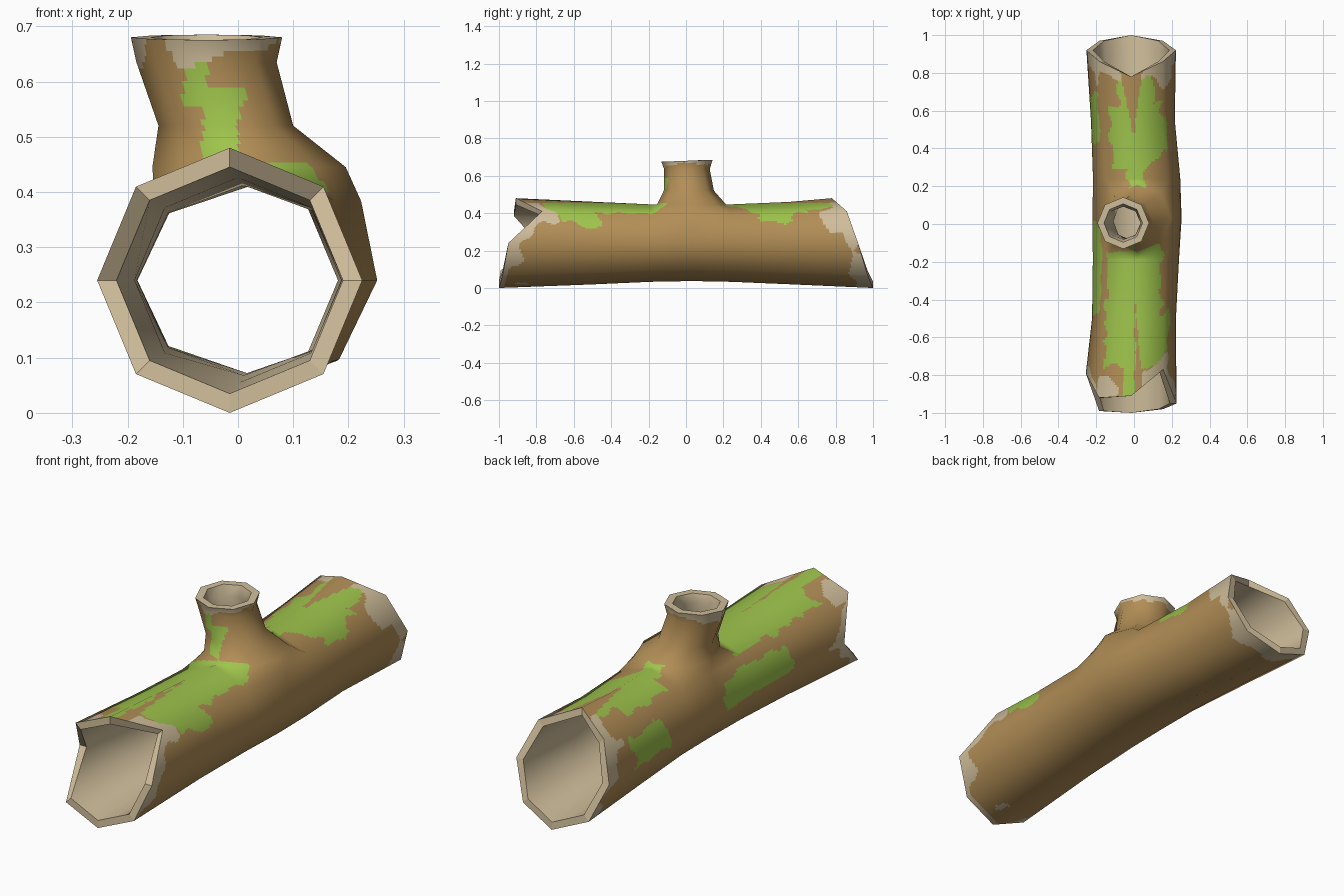
import bpy, bmesh, math
from mathutils import Vector, noise

if "Cube" in bpy.data.objects:
    bpy.data.objects.remove(bpy.data.objects["Cube"])


def material(name, rgb):
    m = bpy.data.materials.new(name)
    lin = [((c / 255 + 0.055) / 1.055) ** 2.4 for c in rgb]
    m.diffuse_color = (*lin, 1)
    m.use_nodes = True
    m.node_tree.nodes["Principled BSDF"].inputs["Base Color"].default_value = m.diffuse_color
    return m


BARK = material("brown bark", (178, 142, 86))
MOSS = material("green moss", (158, 196, 76))
WOOD = material("pale wood", (208, 190, 155))

# Broken ends: y of each of the eight corners, clockwise from the top
FRONT = [-.91, -.77, -.95, -.98, -1, -.99, -.79, -.92]
BACK = [.78, .86, .92, .97, 1, .97, .92, .86]
# Trunk stations: y, centre x, x radius, z radius
TRUNK = [(FRONT, -.015, .24, .24), (-.5, 0, .222, .221), (-.19, .01, .228, .207),
         (.03, .016, .236, .203), (.24, .014, .231, .207), (.55, -.006, .222, .22),
         (BACK, -.015, .237, .24)]
# Branch rings: z, centre x, centre y, x radius, y radius
BRANCH = [(.445, .02, .03, .175, .185), (.52, -.022, .015, .122, .134),
          (.635, -.057, .005, .127, .122), (.68, -.057, .005, .137, .137)]
# Moss patches on the trunk: y range, angle range from the top in degrees
PATCHES = [(-.76, -.13, -43, 42), (-.68, -.48, 30, 60), (.6, .78, -24, 26),
           (.3, .62, -38, 42), (.4, .58, 30, 60), (.11, .32, -10, 16),
           (.42, .7, -95, -60), (-.45, 0, -95, -60)]
# Moss on the front of the branch: x range, z range
BRANCH_PATCHES = [(-.095, -.05, .56, .64), (-.06, .005, .44, .59)]


def shell(inset):
    """Eight-sided trunk with a branch growing from a gap in its top."""
    rings = []
    for ys, cx, rx, rz in TRUNK:
        ring = []
        for k in range(8):
            a = math.radians(45 * k)
            y = ys[k] if isinstance(ys, list) else ys
            ring.append(Vector((cx + (rx - inset) * math.sin(a), y,
                                .24 + (rz - inset) * math.cos(a))))
        rings.append(ring)
    rings[3][1].x += .04       # shoulder under the branch
    quads = []
    for s in range(6):
        for k in range(8):
            if s in (2, 3) and k in (7, 0):
                continue
            j = (k + 1) % 8
            quads.append((rings[s][k], rings[s][j], rings[s + 1][j], rings[s + 1][k]))
    loop = [rings[2][7], rings[2][0], rings[2][1], rings[3][1],
            rings[4][1], rings[4][0], rings[4][7], rings[3][7]]
    for i, (z, cx, cy, rx, ry) in enumerate(BRANCH):
        new = []
        for k in range(8):
            a = math.radians(225 + 45 * k)
            dz = .005 * math.sin(a) if i == 3 else 0
            new.append(Vector((cx + (rx - inset) * math.cos(a), cy + (ry - inset) * math.sin(a),
                               z + dz - (inset if i == 0 else 0))))
        for k in range(8):
            j = (k + 1) % 8
            quads.append((loop[k], loop[j], new[j], new[k]))
        loop = new
    return quads, [rings[0], rings[-1], loop]


def key(v):
    return tuple(round(c, 5) for c in v)


def at_angle(table, deg):
    t = (deg % 360) / 45
    i = int(t)
    return table[i % 8] * (1 - t + i) + table[(i + 1) % 8] * (t - i)


def bark_colour(p):
    """0 bark, 1 moss, 2 bare wood."""
    n1 = noise.noise(p * 13)
    n2 = noise.noise(p * 13 + Vector((31, 7, 3)))
    n3 = noise.noise(p * 9 + Vector((5, 50, 9)))
    if p.z > .455:
        if p.z > .65 + .07 * n3:
            return 2
        x, z = p.x + .015 * n1, p.z + .015 * n2
        return int(p.y < 0 and any(a < x < b and c < z < d for a, b, c, d in BRANCH_PATCHES))
    deg = math.degrees(math.atan2(p.x, p.z - .24))
    d = min(p.y - at_angle(FRONT, deg), at_angle(BACK, deg) - p.y)
    if d < .065 + .16 * n3:
        return 2
    y, deg = p.y + .05 * n1, deg + 9 * n2
    return int(any(a < y < b and c < deg < e for a, b, c, e in PATCHES))


def build(name, quads, mats, rule=None, cell=None):
    """Smooth mesh; with a cell size each quad becomes a fine grid keeping the soft normals."""
    normals = {}
    for q in quads:
        n = (q[2] - q[0]).cross(q[3] - q[1])
        for v in q:
            normals[key(v)] = normals.get(key(v), Vector()) + n
    index, verts, norms, faces = {}, [], [], []

    def vert(p, n):
        k = key(p)
        if k not in index:
            index[k] = len(verts)
            verts.append(p)
            norms.append(n.normalized())
        return index[k]

    for a, b, c, d in quads:
        na, nb, nc, nd = (normals[key(v)].normalized() for v in (a, b, c, d))
        nu = math.ceil(max((b - a).length, (c - d).length) / cell) if cell else 1
        nv = math.ceil(max((d - a).length, (c - b).length) / cell) if cell else 1
        grid = [[vert(a.lerp(b, i / nu).lerp(d.lerp(c, i / nu), j / nv),
                      na.lerp(nb, i / nu).lerp(nd.lerp(nc, i / nu), j / nv))
                 for j in range(nv + 1)] for i in range(nu + 1)]
        for i in range(nu):
            for j in range(nv):
                faces.append((grid[i][j], grid[i + 1][j], grid[i + 1][j + 1], grid[i][j + 1]))
    me = bpy.data.meshes.new(name)
    me.from_pydata(verts, [], faces)
    for m in mats:
        me.materials.append(m)
    for f in me.polygons:
        f.use_smooth = True
        if rule:
            f.material_index = rule(f.center)
    me.normals_split_custom_set_from_vertices(norms)
    ob = bpy.data.objects.new(name, me)
    bpy.context.collection.objects.link(ob)
    return ob


def outward(quads):
    """Make the lowest trunk quad, and so the whole shell, face outward."""
    q = min(quads, key=lambda q: sum(v.z for v in q))
    n = (q[2] - q[0]).cross(q[3] - q[1])
    return quads if n.z < 0 else [tuple(reversed(q)) for q in quads]


outer, outer_ends = shell(0)
inner, inner_ends = shell(.035)

# Bark outside with moss and bare wood
build("bark_shell", outward(outer), [BARK, MOSS, WOOD], bark_colour, .013)
# Hollow inside
build("hollow_inside", [tuple(reversed(q)) for q in outward(inner)], [WOOD])

# Flat cut rims at both trunk ends and the branch tip
facing = [Vector((0, -1, 0)), Vector((0, 1, 0)), Vector((0, 0, 1))]
for name, o, i, want in zip(("front_rim", "back_rim", "branch_rim"), outer_ends, inner_ends, facing):
    rim = []
    for k in range(8):
        j = (k + 1) % 8
        q = (o[k], o[j], i[j], i[k])
        n = (q[2] - q[0]).cross(q[3] - q[1])
        rim.append(q if n.dot(want) > 0 else tuple(reversed(q)))
    me = bpy.data.meshes.new(name)
    me.from_pydata([v for q in rim for v in q], [], [tuple(range(4 * k, 4 * k + 4)) for k in range(8)])
    me.materials.append(WOOD)
    bpy.context.collection.objects.link(bpy.data.objects.new(name, me))
